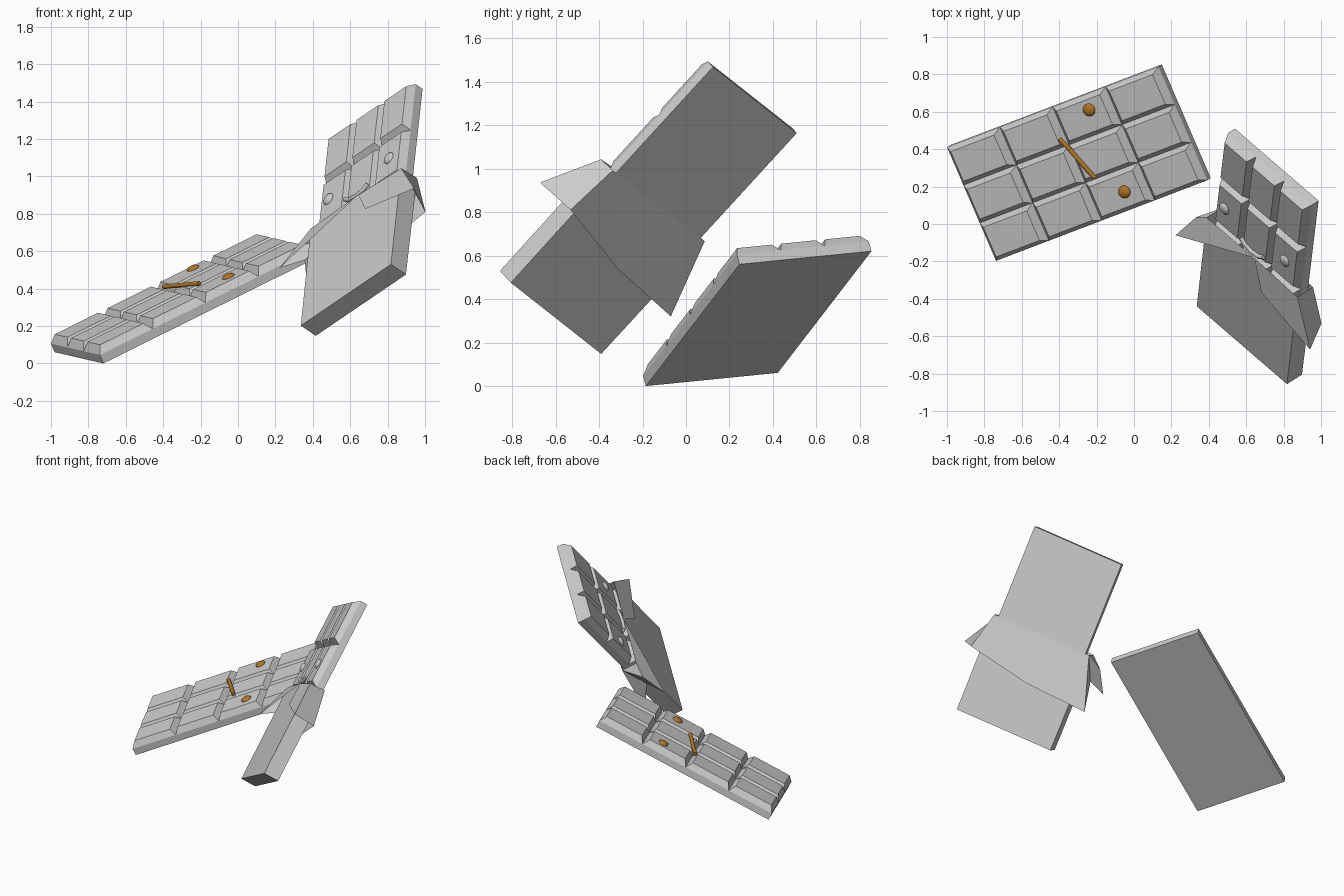
import bpy, bmesh
from mathutils import Matrix, Vector

if "Cube" in bpy.data.objects:
    bpy.data.objects.remove(bpy.data.objects["Cube"])

LEN, WID, SLAB, TOP = 1.333, 0.664, 0.05, 0.094


def frame(origin, u, n):
    # Local axes: x along the bar, y across it, z out of its moulded face
    u = Vector(u).normalized()
    v = Vector(n).cross(u).normalized()
    w = u.cross(v)
    m = Matrix((u, v, w)).transposed().to_4x4()
    m.translation = origin
    return m


def add(name, bm, m, mat=None):
    me = bpy.data.meshes.new(name)
    bm.to_mesh(me)
    bm.free()
    ob = bpy.data.objects.new(name, me)
    bpy.context.collection.objects.link(ob)
    ob.matrix_world = m
    if mat:
        me.materials.append(mat)
    return ob


def rect(bm, x0, x1, y0, y1, z):
    return [bm.verts.new(p) for p in
            ((x0, y0, z), (x1, y0, z), (x1, y1, z), (x0, y1, z))]


def walls(bm, low, high):
    for i in range(4):
        j = (i + 1) % 4
        bm.faces.new((low[i], low[j], high[j], high[i]))


def chocolate(name, m, iu=0.03, iv=0.024):
    bm = bmesh.new()
    # Flat slab
    low, high = (rect(bm, 0, LEN, 0, WID, z) for z in (0, SLAB))
    bm.faces.new(low[::-1])
    walls(bm, low, high)
    # Four by three bevelled squares
    du, dv = LEN / 4, WID / 3
    for i in range(4):
        for j in range(3):
            x, y = i * du, j * dv
            a = rect(bm, x, x + du, y, y + dv, SLAB)
            b = rect(bm, x + iu, x + du - iu, y + iv, y + dv - iv, TOP)
            walls(bm, a, b)
            bm.faces.new(b)
    bmesh.ops.remove_doubles(bm, verts=bm.verts, dist=1e-4)
    add(name, bm, m)


def eye(name, m, u, v, mat=None):
    bm = bmesh.new()
    bmesh.ops.create_uvsphere(
        bm, u_segments=20, v_segments=12, radius=1,
        matrix=Matrix.Translation((u, v, TOP)) @ Matrix.Diagonal((0.035, 0.035, 0.018, 1)))
    for f in bm.faces:
        f.smooth = True
    add(name, bm, m, mat)


def mouth(name, m, pts, mat=None):
    cu = bpy.data.curves.new(name, 'CURVE')
    cu.dimensions = '3D'
    cu.bevel_depth = 0.013
    cu.bevel_resolution = 2
    cu.use_fill_caps = True
    sp = cu.splines.new('POLY')
    sp.points.add(len(pts) - 1)
    for p, (u, v) in zip(sp.points, pts):
        p.co = (u, v, TOP + 0.006, 1)
    ob = bpy.data.objects.new(name, cu)
    bpy.context.collection.objects.link(ob)
    ob.matrix_world = m
    if mat:
        cu.materials.append(mat)


brown = bpy.data.materials.new("brown")
brown.diffuse_color = (0.45, 0.18, 0.02, 1)
brown.use_nodes = True
brown.node_tree.nodes["Principled BSDF"].inputs["Base Color"].default_value = brown.diffuse_color

# Reclining bar with brown face
A = frame((-0.72, -0.185, 0.0), (1.13, 0.431, 0.56), (-0.350, -0.241, 0.905))
chocolate("reclining_bar", A)
for k, v in enumerate((0.105, 0.584)):
    eye(f"brown_eye_{k}", A, 0.877, v, brown)
mouth("brown_mouth", A, [(0.652, 0.495), (0.676, 0.44), (0.705, 0.36),
                         (0.73, 0.29), (0.753, 0.231)], brown)

# Upright bar with plain face
B = frame((0.879, -0.773, 0.488), (0.081, 0.673, 0.735), (-0.735, -0.458, 0.500))
chocolate("upright_bar", B)
for k, v in enumerate((0.105, 0.584)):
    eye(f"grey_eye_{k}", B, 0.83, v)
mouth("grey_mouth", B, [(0.732, 0.435), (0.708, 0.40), (0.698, 0.345),
                        (0.708, 0.29), (0.732, 0.255)])

# Paper sleeve round the lower half, open at the top
bm = bmesh.new()
pts = dict(
    br0=(-0.03, -0.026, -0.005), bl0=(-0.03, 0.69, -0.005),
    fl0=(-0.03, 0.69, 0.104), fr0=(-0.03, -0.026, 0.104),
    br=(0.67, -0.03, -0.005), bl=(0.675, 0.692, -0.005),
    fl=(0.675, 0.692, 0.107), fr=(0.665, -0.028, 0.107), mid=(0.683, 0.314, 0.109),
    # Folded-back torn flaps
    r_tip=(0.403, -0.188, 0.132), r_front=(0.506, 0.215, 0.128),
    r_back=(0.41, -0.09, -0.04), back=(0.33, 0.376, -0.04),
    l_back=(0.31, 0.82, -0.04), l_notch=(0.5, 0.75, 0.08),
    l_tip=(0.443, 0.846, 0.168), l_ridge=(0.605, 0.773, 0.103))
V = {k: bm.verts.new(p) for k, p in pts.items()}
for f in ("br0 bl0 fl0 fr0", "br0 br bl bl0", "bl0 bl fl fl0",
          "fl0 fl mid fr fr0", "fr0 fr br br0",
          "fr mid r_front r_tip", "fr r_tip r_back br",
          "br r_back back", "br back bl", "bl back l_back",
          "bl l_back l_notch", "bl l_notch l_tip l_ridge",
          "bl l_ridge fl", "fl l_ridge l_tip mid"):
    bm.faces.new([V[k] for k in f.split()])
add("paper_wrapper", bm, B)
